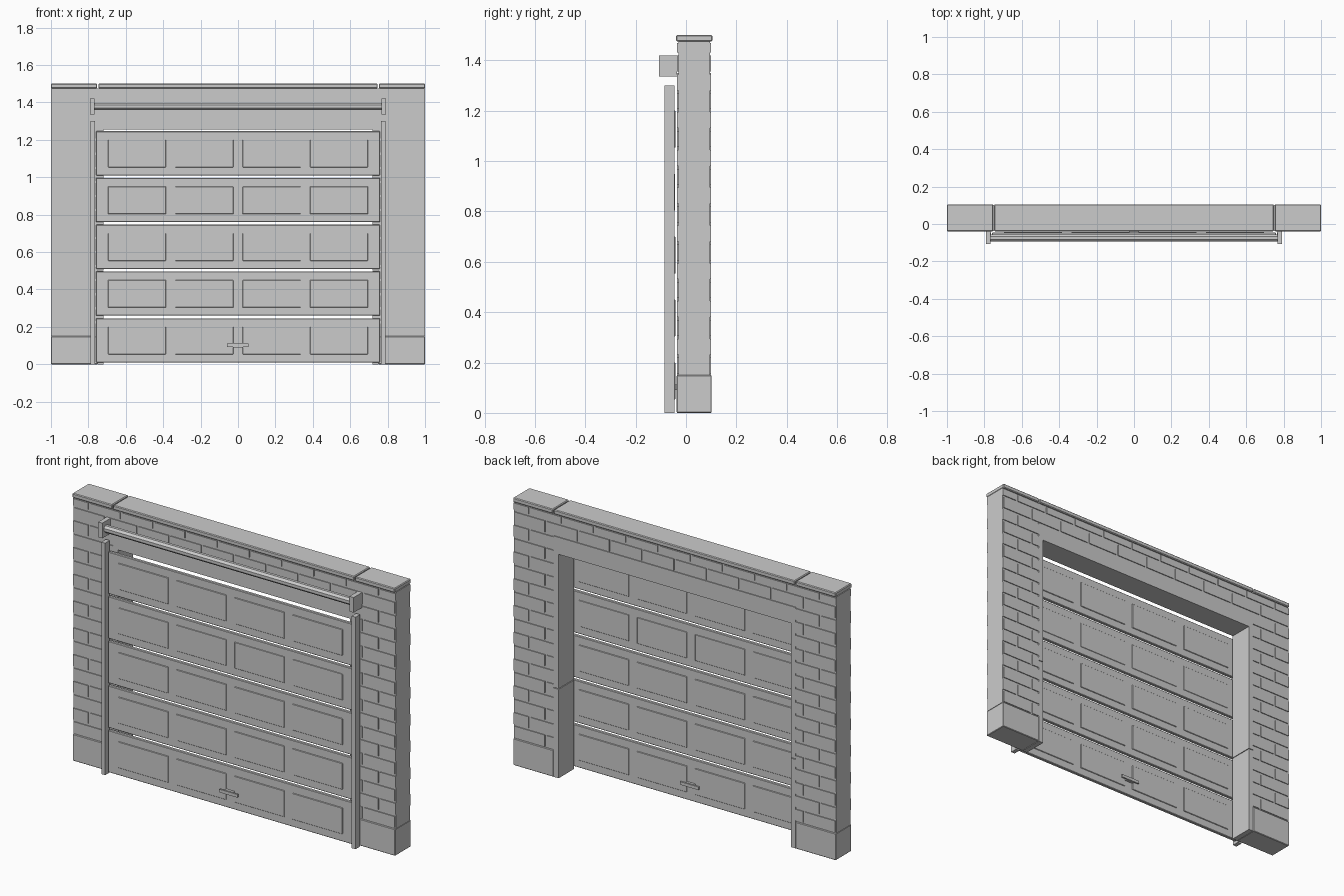
import bpy, bmesh, math
from mathutils import Matrix, Vector

cube = bpy.data.objects.get("Cube")
if cube:
    bpy.data.objects.remove(cube, do_unlink=True)

grey = bpy.data.materials.new("plain grey")
grey.use_nodes = True
tone = (0.6, 0.6, 0.6, 1)
grey.diffuse_color = tone
grey.node_tree.nodes["Principled BSDF"].inputs["Base Color"].default_value = tone


def add_box(bm, x, y, z):
    """Add a box given its (low, high) range on each axis."""
    ranges = (x, y, z)
    mid = Vector([(a + b) / 2 for a, b in ranges])
    size = Vector([b - a for a, b in ranges])
    bmesh.ops.create_cube(bm, size=1, matrix=Matrix.Translation(mid) @ Matrix.Diagonal(size).to_4x4())


def make(name, boxes, bevel=0):
    bm = bmesh.new()
    for b in boxes:
        add_box(bm, *b)
    mesh = bpy.data.meshes.new(name)
    bm.to_mesh(mesh)
    bm.free()
    mesh.materials.append(grey)
    obj = bpy.data.objects.new(name, mesh)
    bpy.context.collection.objects.link(obj)
    if bevel:
        mod = obj.modifiers.new("edge bevel", "BEVEL")
        mod.width = bevel
        mod.segments = 1
    return obj


def both(low, high, side):
    """Range on the chosen side of the centre."""
    return tuple(sorted((low * side, high * side)))


# Main wall measures
FRONT, BACK = -0.035, 0.1
RELIEF = 0.005
BASE, OPEN_TOP, BRICK_LOW, TOP = 0.15, 1.255, 1.35, 1.475
OPENING = 0.75
CORE = (FRONT + RELIEF, BACK - RELIEF)
sides = (("right", -1), ("left", 1))

# Mortar cores, base blocks, jambs and tracks on each side
for label, s in sides:
    make(label + "_pillar_core", [(both(OPENING, 1, s), CORE, (BASE, TOP))])
    make(label + "_base_block", [(both(OPENING, 1, s), (FRONT - 0.002, BACK + 0.002), (0, BASE))], 0.003)
    make(label + "_jamb", [(both(0.72, OPENING, s), (FRONT, BACK), z) for z in ((0, 0.498), (0.502, OPEN_TOP))])
    make(label + "_cap", [(both(OPENING + 0.003, 1, s), (-0.04, 0.105), (TOP, 1.5))], 0.004)
    make(label + "_door_track", [(both(0.764, 0.788, s), (-0.085, -0.045), (0, 1.3))])
    make(label + "_shaft_bracket", [(both(0.766, 0.792, s), (-0.107, FRONT), (1.335, 1.42))])
make("middle_cap", [((-OPENING + 0.003, OPENING - 0.003), (-0.04, 0.105), (TOP, 1.5))], 0.004)
make("upper_wall_core", [((-OPENING, OPENING), CORE, (BRICK_LOW, TOP))])
make("lintel", [((-OPENING, OPENING), (FRONT, BACK), (OPEN_TOP, BRICK_LOW))])

# Running-bond bricks as thin relief on the front and back
bricks = []
joint, course, length = 0.006, 0.075, 0.2
row, z = 0, BASE
while z < TOP - 0.01:
    z_top = min(z + course, TOP)
    spans = [(-1, 1)] if z > BRICK_LOW - 0.01 else [(-1, -OPENING), (OPENING, 1)]
    for low, high in spans:
        for k in range(-6, 7):
            start = k * length + (row % 2) * length / 2
            a, b = max(start + joint, low), min(start + length - joint, high)
            if b - a > 0.01:
                for y in ((FRONT, CORE[0]), (CORE[1], BACK)):
                    bricks.append(((a, b), y, (z + joint, z_top - joint)))
    row += 1
    z += course
make("brick_courses", bricks)

# Sectional door with raised panels on both faces
for i in range(5):
    low = 0.01 + 0.25 * i
    relief = 0.002 if i == 3 else 0.004
    make(f"door_section_{i + 1}", [((-0.76, 0.76), (-0.065, -0.046), (low, low + 0.236))], 0.003)
    panels = [((c - 0.155, c + 0.155), (-0.065 - relief, -0.046 + relief), (low + 0.043, low + 0.19))
              for c in (-0.54, -0.18, 0.18, 0.54)]
    make(f"raised_panels_{i + 1}", panels, 0.002)

# Handle bars on both faces, joined by a central post
make("door_handle", [((-0.058, 0.056), (-0.084, -0.076), (0.093, 0.11)),
                     ((-0.058, 0.056), (-0.036, -0.028), (0.093, 0.11)),
                     ((-0.028, 0.026), (-0.08, -0.032), (0.09, 0.113))])

# Eight-sided lifting shaft between the brackets
bm = bmesh.new()
turn = Matrix.Rotation(math.pi / 2, 4, "Y") @ Matrix.Rotation(math.pi / 8, 4, "Z")
bmesh.ops.create_cone(bm, cap_ends=True, segments=8, radius1=0.021, radius2=0.021, depth=1.54,
                      matrix=Matrix.Translation((0, -0.075, 1.378)) @ turn)
shaft = make("lifting_shaft", [])
bm.to_mesh(shaft.data)
bm.free()
